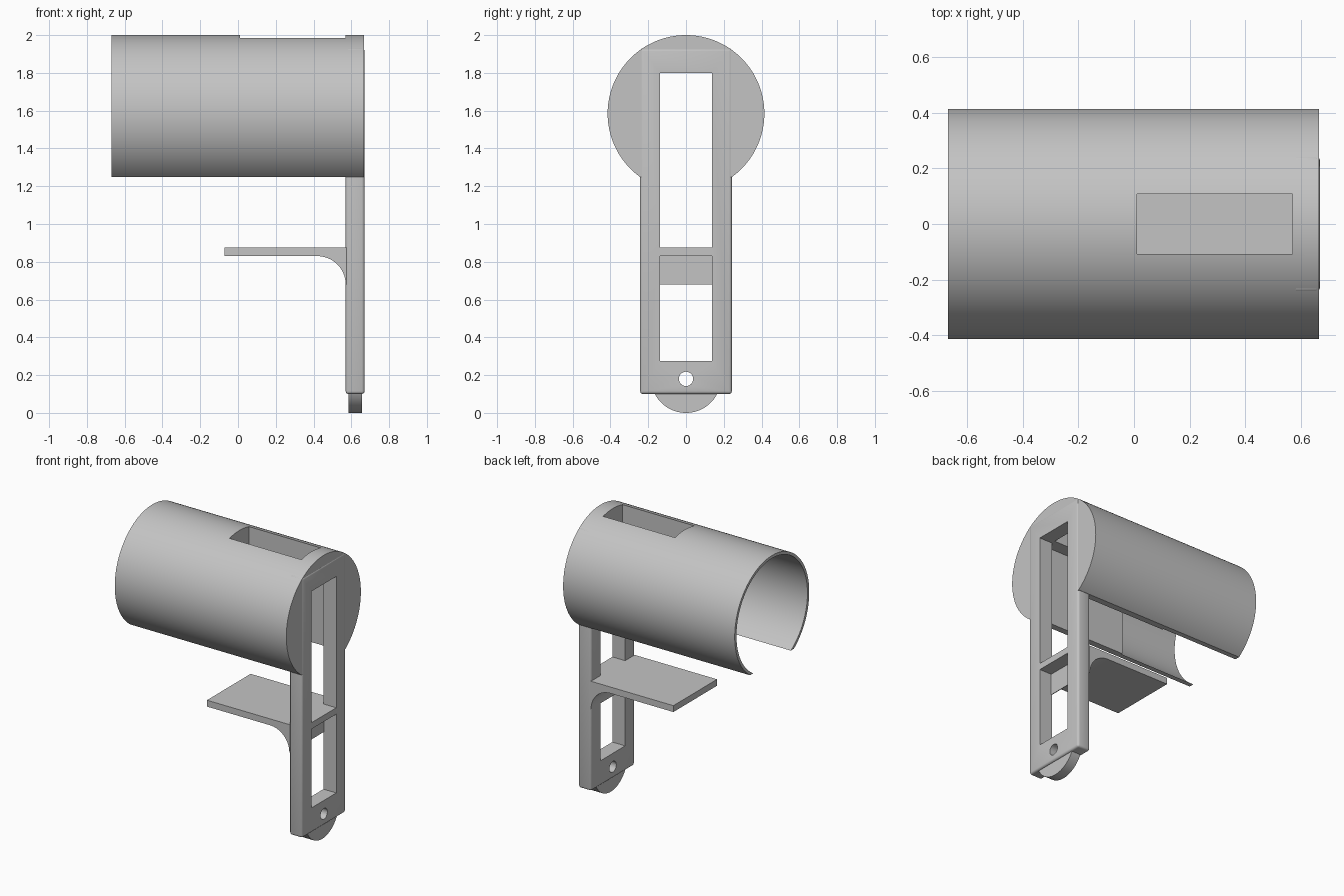
import bpy, bmesh, math
from mathutils import Matrix

cube = bpy.data.objects.get("Cube")
if cube:
    bpy.data.objects.remove(cube, do_unlink=True)

grey = bpy.data.materials.new("plain_grey")
grey.use_nodes = True
colour = (0.55, 0.55, 0.55, 1)
grey.diffuse_color = colour
grey.node_tree.nodes["Principled BSDF"].inputs["Base Color"].default_value = colour


def finish(name, bm):
    bmesh.ops.recalc_face_normals(bm, faces=bm.faces)
    mesh = bpy.data.meshes.new(name)
    bm.to_mesh(mesh)
    bm.free()
    mesh.materials.append(grey)
    obj = bpy.data.objects.new(name, mesh)
    bpy.context.collection.objects.link(obj)
    return obj


def box(name, x, y, z):
    """Box from (min, max) pairs."""
    bm = bmesh.new()
    bmesh.ops.create_cube(bm, size=1)
    for v in bm.verts:
        v.co = [lo + (c + 0.5) * (hi - lo) for c, (lo, hi) in zip(v.co, (x, y, z))]
    return finish(name, bm)


def rod(name, x, z, radius, segments=128):
    """Cylinder lying along x, centred on y = 0."""
    bm = bmesh.new()
    place = Matrix.Translation(((x[0] + x[1]) / 2, 0, z)) @ Matrix.Rotation(math.pi / 2, 4, "Y")
    bmesh.ops.create_cone(bm, cap_ends=True, segments=segments, radius1=radius,
                          radius2=radius, depth=x[1] - x[0], matrix=place)
    return finish(name, bm)


def activate(obj):
    bpy.ops.object.select_all(action="DESELECT")
    obj.select_set(True)
    bpy.context.view_layer.objects.active = obj


def cut(obj, *cutters):
    for cutter in cutters:
        mod = obj.modifiers.new("cut", "BOOLEAN")
        mod.operation = "DIFFERENCE"
        mod.solver = "EXACT"
        mod.object = cutter
        activate(obj)
        bpy.ops.object.modifier_apply(modifier=mod.name)
        bpy.data.objects.remove(cutter, do_unlink=True)


def smooth(obj):
    activate(obj)
    bpy.ops.object.shade_smooth_by_angle(angle=math.radians(30))


HALF = 0.243           # half width of the frame and shelf
BACK, FACE = 0.57, 0.67  # inner and outer planes of the frame
AXIS = 1.585           # height of the drum axis


def upper_window():
    return box("window_cutter", (BACK - 0.03, 0.8), (-0.137, 0.137), (0.875, 1.8))


# Drum: open underneath and at one end, with a channelled block at the other
drum = rod("drum", (-FACE, FACE - 0.003), AXIS, 0.415)
cut(drum,
    box("base_cutter", (-1, 1), (-1, 1), (1, 1.25)),
    rod("bore_cutter", (-0.8, -0.07), AXIS, 0.395),
    box("channel_cutter", (-0.1, BACK), (-0.2, 0.2), (1.2, 1.8)),
    box("slot_cutter", (0.01, BACK), (-0.108, 0.108), (1.7, 2.1)),
    upper_window())
smooth(drum)

# Upright frame with rounded edges, two windows and a pin hole
frame = box("upright_frame", (BACK, FACE), (-HALF, HALF), (0.1, 1.93))
bevel = frame.modifiers.new("round", "BEVEL")
bevel.width = 0.015
bevel.segments = 3
activate(frame)
bpy.ops.object.modifier_apply(modifier=bevel.name)
cut(frame,
    upper_window(),
    box("lower_cutter", (0.5, 0.8), (-0.137, 0.137), (0.275, 0.83)),
    rod("pin_cutter", (0.5, 0.8), 0.18, 0.038, 32))
smooth(frame)

# Rounded foot below the frame
foot = rod("foot", (0.586, 0.656), 0.186, 0.186, 96)
cut(foot,
    box("foot_cutter", (0.5, 0.8), (-1, 1), (0.2, 0.5)),
    rod("pin_cutter", (0.5, 0.8), 0.18, 0.038, 32))
smooth(foot)

# Shelf with a concave fillet against the frame
R = 0.15
profile = [(BACK + 0.005, 0.875), (-0.072, 0.875), (-0.072, 0.83)]
for i in range(17):
    a = math.pi / 2 * (1 - i / 16)
    profile.append((BACK - R + R * math.cos(a), 0.83 - R + R * math.sin(a)))
profile.append((BACK + 0.005, 0.83 - R))
bm = bmesh.new()
side = bm.faces.new([bm.verts.new((x, -HALF, z)) for x, z in profile])
new = bmesh.ops.extrude_face_region(bm, geom=[side])["geom"]
bmesh.ops.translate(bm, vec=(0, 2 * HALF, 0),
                    verts=[v for v in new if isinstance(v, bmesh.types.BMVert)])
smooth(finish("shelf", bm))
